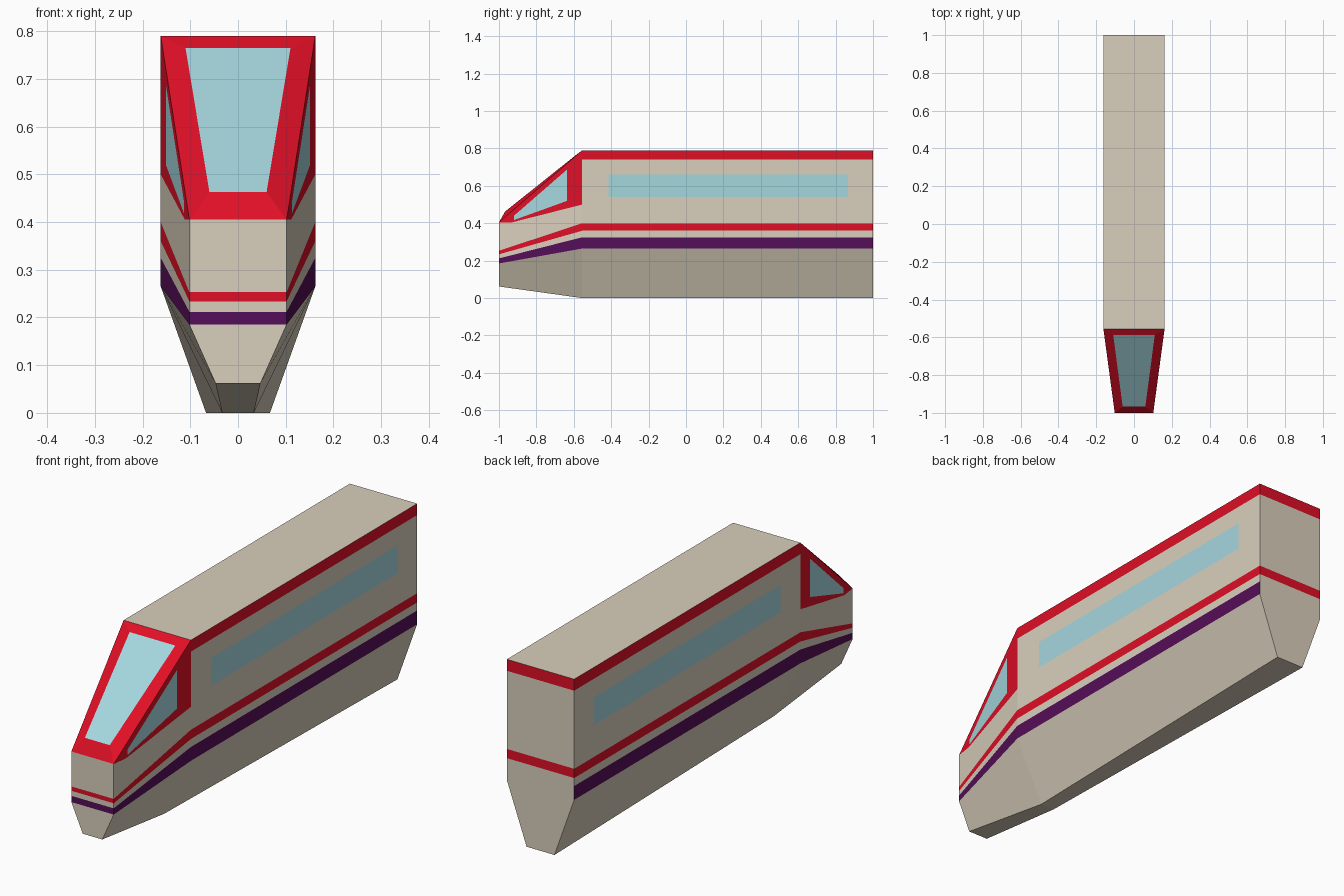
import bpy
import bmesh
from mathutils import Vector

if "Cube" in bpy.data.objects:
    bpy.data.objects.remove(bpy.data.objects["Cube"])


def srgb(*rgb):
    lin = [(c / 255 / 12.92) if c < 10 else ((c / 255 + 0.055) / 1.055) ** 2.4 for c in rgb]
    return (*lin, 1.0)


COLOURS = {
    "beige": srgb(217, 207, 188),
    "red": srgb(224, 15, 38),
    "purple": srgb(84, 14, 88),
    "glass": srgb(165, 215, 222),
}
NAMES = list(COLOURS)
for n, col in COLOURS.items():
    bpy.data.materials.new(n).diffuse_color = col

INSIDE = Vector((0, 0, 0.4))      # the hull is convex, so faces point away from here
NOSE, SHOULDER, BACK = -1.0, -0.555, 1.0
W_NOSE, W = 0.102, 0.162


def build(name, faces):
    """faces: list of (points, colour name, mirrored?)"""
    bm = bmesh.new()
    for pts, colour, mirrored in faces:
        for s in ((1, -1) if mirrored else (1,)):
            f = bm.faces.new([bm.verts.new((s * x, y, z)) for x, y, z in pts])
            f.normal_update()
            if f.normal.dot(f.calc_center_median() - INSIDE) < 0:
                f.normal_flip()
            f.material_index = NAMES.index(colour)
    bmesh.ops.remove_doubles(bm, verts=bm.verts, dist=1e-4)
    me = bpy.data.meshes.new(name)
    bm.to_mesh(me)
    bm.free()
    for n in NAMES:
        me.materials.append(bpy.data.materials[n])
    ob = bpy.data.objects.new(name, me)
    bpy.context.collection.objects.link(ob)


def across(y, w0, z0, w1, z1):
    return [(-w0, y, z0), (w0, y, z0), (w1, y, z1), (-w1, y, z1)]


def wall(y, z):
    """Point on the right-hand wall, which tapers towards the nose."""
    t = min(1, (y - NOSE) / (SHOULDER - NOSE))
    return (W_NOSE + (W - W_NOSE) * t, y, z)


# Carriage: side bands as (half width at shoulder, at back, height), colour above each
rows = [(0.033, 0.067, 0.0, "beige"), (W, W, 0.265, "purple"), (W, W, 0.325, "beige"),
        (W, W, 0.36, "red"), (W, W, 0.40, "beige"), (W, W, 0.50, "beige"),
        (W, W, 0.74, "red"), (W, W, 0.79, None)]
body = []
for (a0, b0, z0, c), (a1, b1, z1, _) in zip(rows, rows[1:]):
    body.append(([(a0, SHOULDER, z0), (b0, BACK, z0), (b1, BACK, z1), (a1, SHOULDER, z1)], c, True))
    # The end wall has the red bands but no purple one
    body.append((across(BACK, b0, z0, b1, z1), "beige" if c == "purple" else c, False))
body.append(([(-W, SHOULDER, 0.79), (W, SHOULDER, 0.79), (W, BACK, 0.79), (-W, BACK, 0.79)], "beige", False))
body.append(([(-0.033, SHOULDER, 0), (0.033, SHOULDER, 0), (0.067, BACK, 0), (-0.067, BACK, 0)], "beige", False))
build("carriage_body", body)

# Nose: the same bands squeezed together towards the front
nose_rows = [(0.047, 0.062), (W_NOSE, 0.185), (W_NOSE, 0.212), (W_NOSE, 0.234), (W_NOSE, 0.253), (W_NOSE, 0.405)]
nose = []
for i in range(5):
    (n0, zn0), (n1, zn1) = nose_rows[i], nose_rows[i + 1]
    (a0, _, z0, c), (a1, _, z1, _) = rows[i], rows[i + 1]
    side = [(n0, NOSE, zn0), (a0, SHOULDER, z0), (a1, SHOULDER, z1), (n1, NOSE, zn1)]
    if i == 4:
        side.insert(3, wall(-0.93, 0.405))
    nose.append((side, c, True))
    nose.append((across(NOSE, n0, zn0, n1, zn1), c, False))
nose.append(([(-0.047, NOSE, 0.062), (0.047, NOSE, 0.062), (0.033, SHOULDER, 0), (-0.033, SHOULDER, 0)], "beige", False))
build("nose", nose)

# Cab: red frames around the side windows and windscreen
outer = [wall(*p) for p in ((NOSE, 0.405), (-0.93, 0.405), (SHOULDER, 0.50), (SHOULDER, 0.79))]
pane = [wall(*p) for p in ((-0.92, 0.44), (-0.92, 0.417), (-0.635, 0.52), (-0.635, 0.688))]
low, high = (0.06, -0.967, 0.463), (0.11, -0.588, 0.765)
flip = lambda p: (-p[0], p[1], p[2])
screen_outer = [flip(outer[0]), outer[0], outer[3], flip(outer[3])]
screen = [flip(low), low, high, flip(high)]
frame = []
for ring, hole, mirrored in ((outer, pane, True), (screen_outer, screen, False)):
    for i in range(4):
        j = (i + 1) % 4
        frame.append(([ring[i], ring[j], hole[j], hole[i]], "red", mirrored))
build("cab_frame", frame)
build("cab_side_windows", [(pane, "glass", True)])
build("windscreen", [(screen, "glass", False)])

# Long passenger windows: thin panes on each side
x = W + 0.0015
build("passenger_windows", [([(x, -0.415, 0.54), (x, 0.865, 0.54), (x, 0.865, 0.66), (x, -0.415, 0.66)], "glass", True)])

for m in bpy.data.materials:
    if m.users and not m.is_grease_pencil:
        m.use_nodes = True
        m.node_tree.nodes["Principled BSDF"].inputs["Base Color"].default_value = m.diffuse_color
